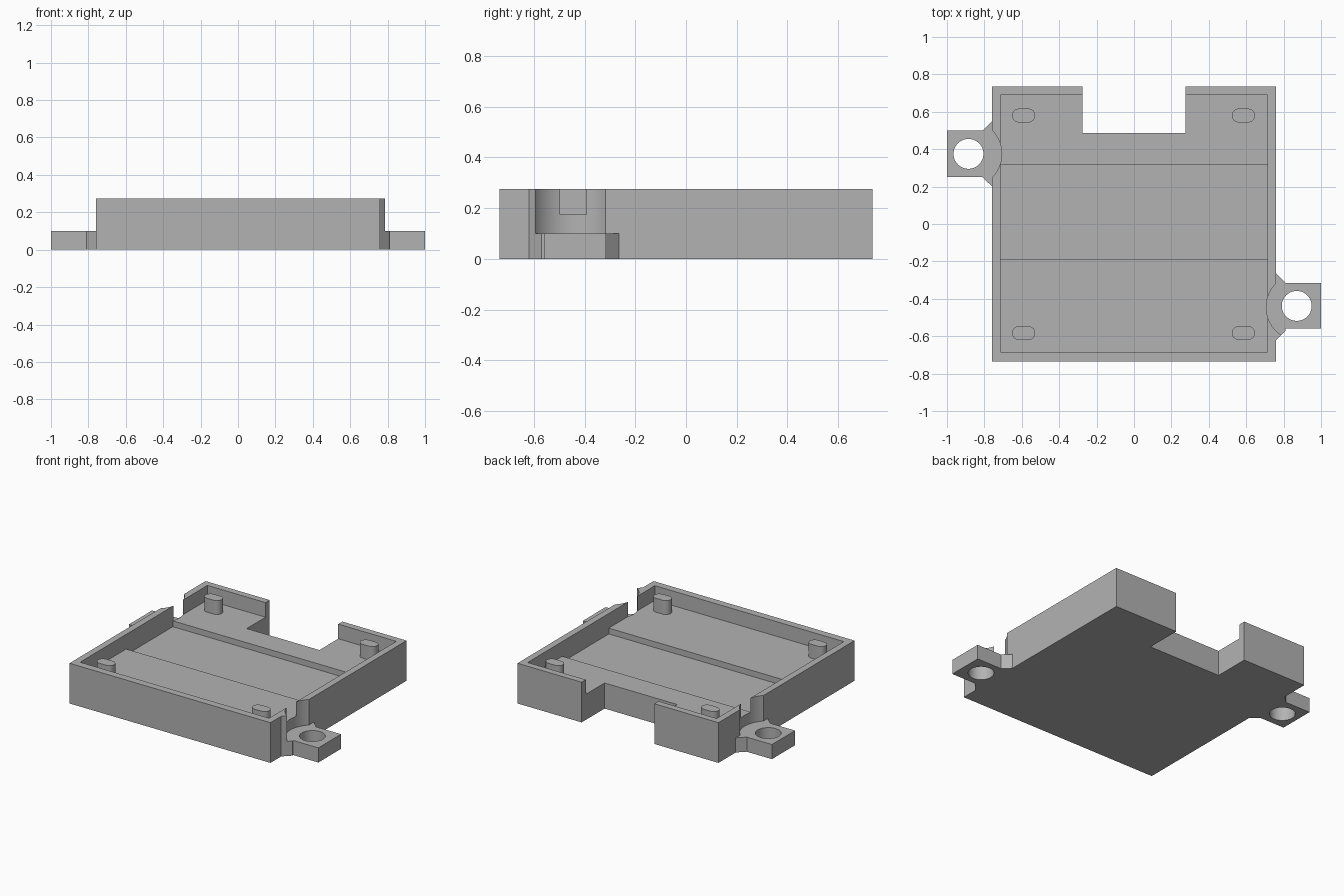
import bpy, bmesh
from math import sin, cos, pi, radians

cube = bpy.data.objects.get("Cube")
if cube:
    bpy.data.objects.remove(cube, do_unlink=True)

grey = bpy.data.materials.new("plain_grey")
grey.use_nodes = True
colour = (0.45, 0.45, 0.45, 1)
grey.diffuse_color = colour
grey.node_tree.nodes["Principled BSDF"].inputs["Base Color"].default_value = colour


def prism(name, outline, z0, z1):
    """Extrude a flat outline from z0 to z1."""
    bm = bmesh.new()
    face = bm.faces.new([bm.verts.new((x, y, z0)) for x, y in outline])
    top = bmesh.ops.extrude_face_region(bm, geom=[face])["geom"]
    verts = [v for v in top if isinstance(v, bmesh.types.BMVert)]
    bmesh.ops.translate(bm, verts=verts, vec=(0, 0, z1 - z0))
    bmesh.ops.recalc_face_normals(bm, faces=bm.faces)
    mesh = bpy.data.meshes.new(name)
    bm.to_mesh(mesh)
    bm.free()
    mesh.materials.append(grey)
    obj = bpy.data.objects.new(name, mesh)
    bpy.context.collection.objects.link(obj)
    return obj


def box(x0, x1, y0, y1):
    return [(x0, y0), (x1, y0), (x1, y1), (x0, y1)]


def arc(cx, cy, r, a0=0, a1=2 * pi, n=64, closed=False):
    count = n + 1 if closed else n
    return [(cx + r * cos(a0 + (a1 - a0) * i / n),
             cy + r * sin(a0 + (a1 - a0) * i / n)) for i in range(count)]


def select(obj):
    bpy.ops.object.select_all(action="DESELECT")
    obj.select_set(True)
    bpy.context.view_layer.objects.active = obj


def cut(obj, outline, z0, z1):
    """Subtract a prism and discard the cutter."""
    cutter = prism("cutter", outline, z0, z1)
    cutter.hide_render = True
    mod = obj.modifiers.new("cut", "BOOLEAN")
    mod.operation, mod.solver, mod.object = "DIFFERENCE", "EXACT", cutter
    select(obj)
    bpy.ops.object.modifier_apply(modifier=mod.name)
    bpy.data.objects.remove(cutter, do_unlink=True)


def smooth(obj):
    select(obj)
    bpy.ops.object.shade_smooth_by_angle(angle=radians(30))


W, D, H = 0.76, 0.735, 0.275      # half width, half depth, wall height
FLOOR, CHANNEL, TAB = 0.175, 0.135, 0.10

# Tray with rear notch and a full-height gusset beside the +x tab
tray = prism("tray", [(-W, -D), (W, -D), (W, -0.62), (0.81, -0.57), (0.81, -0.56),
                      (W, -0.56), (W, D), (0.275, D), (0.275, 0.487),
                      (-0.275, 0.487), (-0.275, D), (-W, D)], 0, H)
cut(tray, box(-0.715, 0.715, -0.685, 0.69), FLOOR, 0.5)
cut(tray, box(-0.715, 0.715, -0.187, 0.317), CHANNEL, 0.5)
# Round screw-head clearances through the side walls
cut(tray, arc(0.885, -0.445, 0.178), TAB, 0.5)
cut(tray, arc(-0.885, 0.375, 0.178), TAB, 0.5)
smooth(tray)

# Mounting tabs with screw holes
left_tab = prism("left_mounting_tab", [(W, -0.56), (1, -0.56), (1, -0.315),
                                       (0.81, -0.315), (W, -0.265)], 0, TAB)
right_tab = prism("right_mounting_tab", [(-W, 0.548), (-0.81, 0.5), (-1, 0.5),
                                         (-1, 0.25), (-0.81, 0.25), (-W, 0.202)], 0, TAB)
for tab, x, y in ((left_tab, 0.87, -0.438), (right_tab, -0.885, 0.375)):
    cut(tab, arc(x, y, 0.08), -0.1, 0.3)
    smooth(tab)

# Rounded locating pegs in the four corners
for side, x in (("left", 0.585), ("right", -0.59)):
    for end, y in (("front", -0.583), ("back", 0.58)):
        outline = (arc(x + 0.025, y, 0.037, -pi / 2, pi / 2, 12, True)
                   + arc(x - 0.025, y, 0.037, pi / 2, 3 * pi / 2, 12, True))
        smooth(prism(f"{end}_{side}_peg", outline, FLOOR - 0.01, 0.27))
